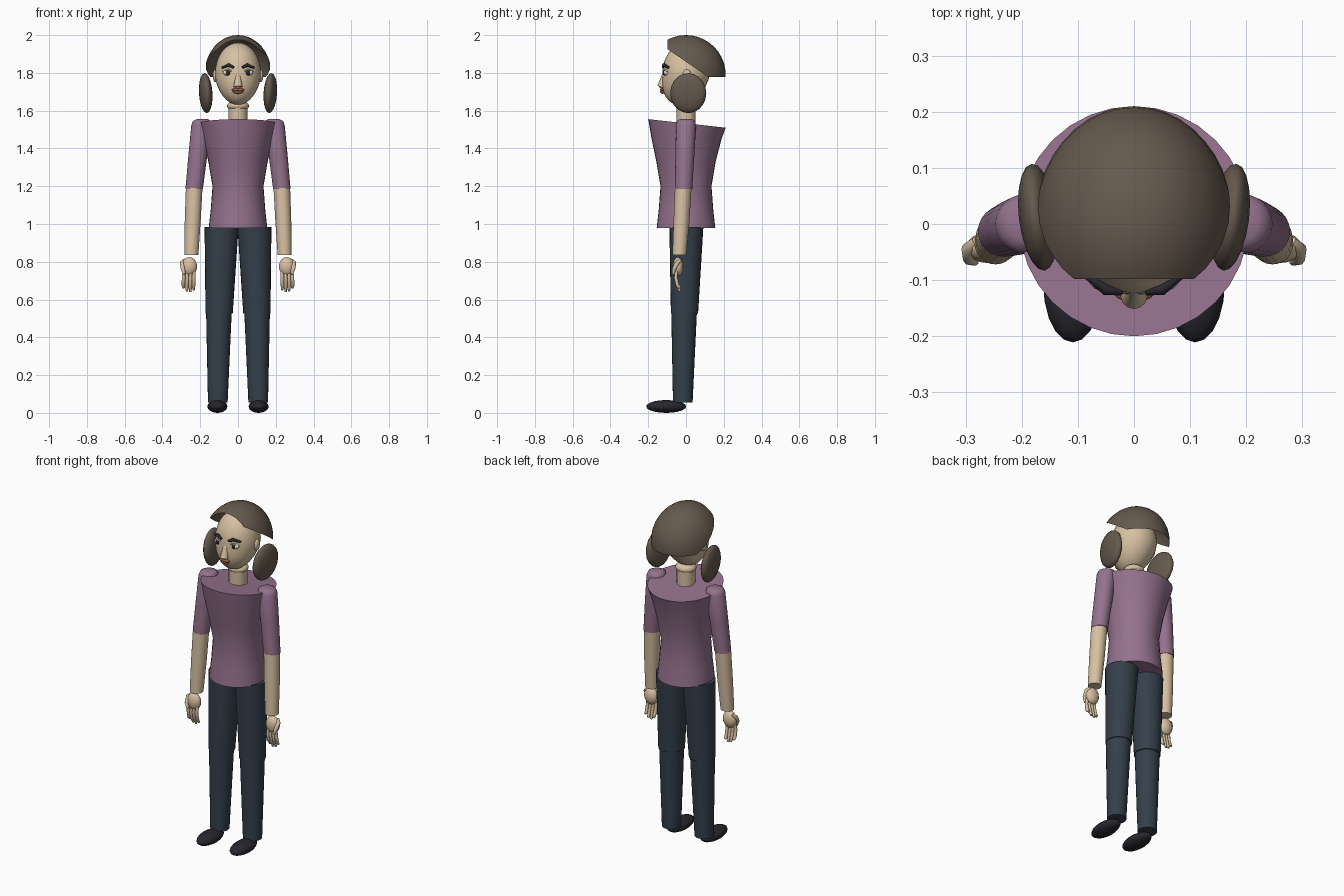
import bpy, bmesh, math
from mathutils import Vector, Matrix

if "Cube" in bpy.data.objects:
    bpy.data.objects.remove(bpy.data.objects["Cube"])


def material(name, rgb):
    m = bpy.data.materials.new(name)
    m.diffuse_color = (*rgb, 1)
    m.use_nodes = True
    m.node_tree.nodes["Principled BSDF"].inputs["Base Color"].default_value = m.diffuse_color
    return m


SKIN = material("skin", (0.68, 0.53, 0.36))
SHIRT = material("shirt", (0.30, 0.17, 0.27))
TROUSERS = material("trousers", (0.035, 0.05, 0.07))
HAIR = material("hair", (0.13, 0.10, 0.075))
DARK = material("dark", (0.02, 0.02, 0.027))
LIPS = material("lips", (0.35, 0.11, 0.06))
WHITE = material("white", (0.8, 0.8, 0.76))


def finish(name, bm, mat, angle=60):
    bmesh.ops.recalc_face_normals(bm, faces=bm.faces)
    me = bpy.data.meshes.new(name)
    bm.to_mesh(me)
    bm.free()
    me.materials.append(mat)
    ob = bpy.data.objects.new(name, me)
    bpy.context.collection.objects.link(ob)
    bpy.ops.object.select_all(action='DESELECT')
    bpy.context.view_layer.objects.active = ob
    ob.select_set(True)
    bpy.ops.object.shade_smooth_by_angle(angle=math.radians(angle))
    return ob


def sphere_mesh(center, radii, seg=24, rot=(0, 0, 0)):
    bm = bmesh.new()
    mat = Matrix.Translation(center)
    for angle, axis in zip(rot, 'XYZ'):
        mat = mat @ Matrix.Rotation(angle, 4, axis)
    bmesh.ops.create_uvsphere(bm, u_segments=seg, v_segments=seg // 2, radius=1,
                              matrix=mat @ Matrix.Diagonal((*radii, 1)))
    return bm


def ball(name, center, radii, mat, seg=24, rot=(0, 0, 0)):
    return finish(name, sphere_mesh(center, radii, seg, rot), mat)


def tube(name, stations, mat, seg=24, shear=0):
    """Capped horizontal rings; each station is (centre, radius)."""
    bm = bmesh.new()
    rings = []
    for i, (c, r) in enumerate(stations):
        ring = []
        for k in range(seg):
            a = 2 * math.pi * k / seg
            y = c[1] + r * math.sin(a)
            tilt = shear * y if i == len(stations) - 1 else 0
            ring.append(bm.verts.new((c[0] + r * math.cos(a), y, c[2] + tilt)))
        rings.append(ring)
    for lo, hi in zip(rings, rings[1:]):
        for k in range(seg):
            n = (k + 1) % seg
            bm.faces.new((lo[k], lo[n], hi[n], hi[k]))
    bm.faces.new(rings[0])
    bm.faces.new(rings[-1])
    return finish(name, bm, mat)


def rod(name, points, radius, mat, seg=8):
    """Tapered curve through points, converted to a mesh."""
    cu = bpy.data.curves.new(name, 'CURVE')
    cu.dimensions = '3D'
    cu.bevel_depth = radius
    cu.bevel_resolution = seg // 4
    cu.use_fill_caps = True
    sp = cu.splines.new('POLY')
    sp.points.add(len(points) - 1)
    for i, (p, co) in enumerate(zip(sp.points, points)):
        p.co = (*co, 1)
        p.radius = 0.65 if i in (0, len(points) - 1) else 1
    tmp = bpy.data.objects.new(name + "_curve", cu)
    bpy.context.collection.objects.link(tmp)
    bpy.context.view_layer.update()
    bm = bmesh.new()
    me = tmp.to_mesh()
    bm.from_mesh(me)
    tmp.to_mesh_clear()
    bpy.data.objects.remove(tmp)
    return finish(name, bm, mat)


# Torso and neck
tube("shirt_torso", [((0, 0, 0.98), 0.155), ((0, 0, 1.08), 0.144), ((0, 0, 1.2), 0.135),
                     ((0, 0, 1.33), 0.157), ((0, 0.003, 1.45), 0.185),
                     ((0, 0.005, 1.533), 0.205)], SHIRT, 32, shear=-0.11)
tube("neck", [((0, 0, 1.5), 0.05), ((0, 0, 1.63), 0.05)], SKIN)
ball("neck_joint", (0, 0, 1.625), (0.058, 0.055, 0.03), SKIN)

# Head, narrowing and moving forward toward the chin
bm = sphere_mesh((0, 0.0, 1.795), (0.122, 0.125, 0.165), 32)
for v in bm.verts:
    d = max(0, 1.78 - v.co.z)
    v.co.x *= 1 - 0.6 * d
    v.co.y -= 0.22 * d
finish("head", bm, SKIN)

# Nose and mouth
bm = bmesh.new()
bmesh.ops.create_cone(bm, cap_ends=True, segments=12, radius1=0.024, radius2=0.008, depth=0.09,
                      matrix=Matrix.Translation((0, -0.119, 1.77)) @ Matrix.Rotation(-0.2, 4, 'X'))
finish("nose", bm, SKIN, 40)
ball("nose_tip", (0, -0.127, 1.731), (0.02, 0.017, 0.014), SKIN, 12)
ball("upper_lip", (0, -0.126, 1.711), (0.034, 0.012, 0.009), LIPS, 16)
ball("lower_lip", (0, -0.124, 1.7), (0.028, 0.013, 0.011), LIPS, 16)

# Hair cap: an ellipsoid shell cut level at the nape and open at the face
bm = sphere_mesh((0, 0, 1.79), (0.178, 0.21, 0.21), 40)
for point, normal in (((0, 0, 1.778), (0, 0, 1)), ((0, -0.098, 0), (0, 1, 0)),
                      ((0, -0.075, 1.91), (0, 0.13, 0.19))):
    bmesh.ops.bisect_plane(bm, geom=bm.verts[:] + bm.edges[:] + bm.faces[:], plane_co=point,
                           plane_no=Vector(normal).normalized(), clear_inner=True)
finish("hair_cap", bm, HAIR)

for s, side in ((1, "right"), (-1, "left")):
    # Side hair, ears, eyes and brows
    ball(side + "_hair_bunch", (s * 0.171, 0.012, 1.693), (0.034, 0.096, 0.106), HAIR, 20,
         (0, s * 0.06, -s * 0.12))
    ball(side + "_ear", (s * 0.12, 0.005, 1.785), (0.014, 0.024, 0.034), SKIN, 12)
    ball(side + "_eye", (s * 0.054, -0.103, 1.802), (0.025, 0.016, 0.017), WHITE, 16)
    ball(side + "_iris", (s * 0.053, -0.115, 1.8), (0.012, 0.007, 0.013), DARK, 12)
    rod(side + "_eyelid", [(s * 0.028, -0.116, 1.808), (s * 0.052, -0.119, 1.818),
                           (s * 0.08, -0.1, 1.806)], 0.005, SKIN)
    rod(side + "_brow", [(s * 0.022, -0.121, 1.828), (s * 0.05, -0.117, 1.842),
                         (s * 0.084, -0.092, 1.828)], 0.01, DARK)

    # Sleeve with domed shoulder, and forearm
    tube(side + "_sleeve", [((s * 0.232, -0.013, 1.185), 0.046), ((s * 0.213, -0.006, 1.36), 0.05),
                            ((s * 0.194, 0, 1.525), 0.053), ((s * 0.191, 0, 1.546), 0.047),
                            ((s * 0.19, 0, 1.555), 0.03)], SHIRT)
    tube(side + "_forearm", [((s * 0.247, -0.035, 0.835), 0.037), ((s * 0.24, -0.024, 1.01), 0.042),
                             ((s * 0.232, -0.015, 1.19), 0.044)], SKIN)

    # Hand
    ball(side + "_palm", (s * 0.258, -0.042, 0.775), (0.042, 0.028, 0.05), SKIN, 16)
    for i, tip in enumerate((0.652, 0.641, 0.645, 0.662)):
        x = 0.232 + 0.018 * i
        rod(side + "_finger_%d" % (i + 1),
            [(s * x, -0.05, 0.76), (s * (x + 0.002), -0.054, 0.715),
             (s * (x + 0.003), -0.045, 0.675), (s * (x + 0.002), -0.032, tip)], 0.01, SKIN)
    rod(side + "_thumb", [(s * 0.282, -0.03, 0.81), (s * 0.296, -0.045, 0.795),
                          (s * 0.293, -0.062, 0.765), (s * 0.284, -0.067, 0.735)], 0.012, SKIN)

    # Trouser leg in two pieces, and shoe
    tube(side + "_shin", [((s * 0.107, -0.017, 0.055), 0.052),
                          ((s * 0.101, -0.01, 0.54), 0.068)], TROUSERS)
    tube(side + "_thigh", [((s * 0.1, -0.008, 0.525), 0.072),
                           ((s * 0.087, 0.002, 0.985), 0.09)], TROUSERS)
    ball(side + "_shoe", (s * 0.109, -0.105, 0.034), (0.053, 0.106, 0.034), DARK, 20)
